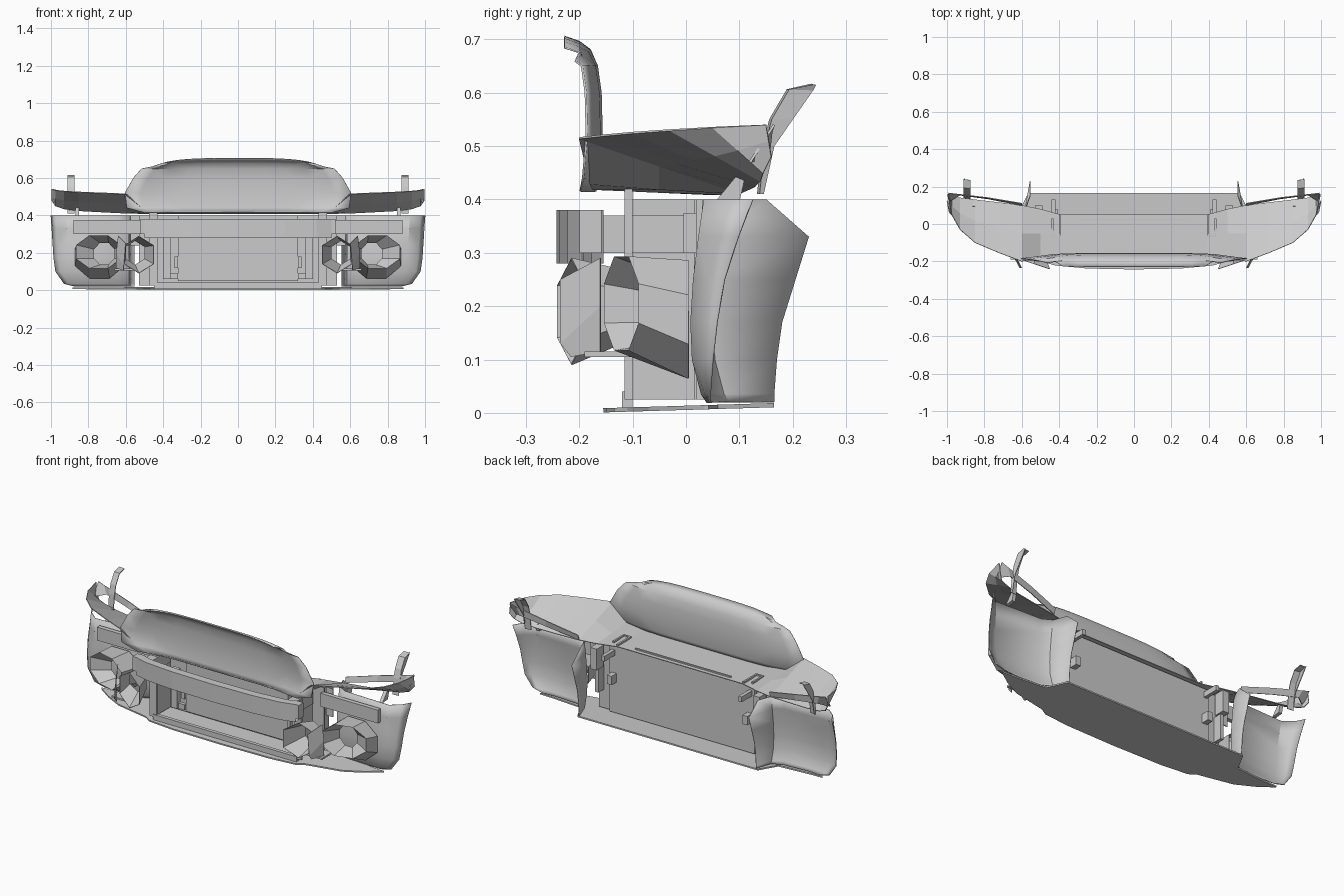
import bpy, math

cube = bpy.data.objects.get("Cube")
if cube:
    bpy.data.objects.remove(cube)

grey = bpy.data.materials.new("plain_grey")
grey.use_nodes = True
COLOUR = (0.6, 0.6, 0.6, 1)
grey.diffuse_color = COLOUR
grey.node_tree.nodes["Principled BSDF"].inputs["Base Color"].default_value = COLOUR


def build(name, verts, faces, mirror=True, thick=0.0, smooth=False):
    mesh = bpy.data.meshes.new(name)
    mesh.from_pydata(verts, [], faces)
    mesh.materials.append(grey)
    obj = bpy.data.objects.new(name, mesh)
    bpy.context.collection.objects.link(obj)
    if smooth:
        bpy.ops.object.select_all(action='DESELECT')
        obj.select_set(True)
        bpy.context.view_layer.objects.active = obj
        bpy.ops.object.shade_smooth_by_angle(angle=math.radians(30))
    if mirror:
        mod = obj.modifiers.new("mirror", 'MIRROR')
        mod.merge_threshold = 0.0005
    if thick:
        mod = obj.modifiers.new("thickness", 'SOLIDIFY')
        mod.thickness = thick
        mod.offset = 0
    return obj


def loft(name, rows, closed=False, **kw):
    """Skin a sheet or tube through rows of equal length."""
    n = len(rows[0])
    faces = []
    for r in range(len(rows) - 1):
        for c in range(n if closed else n - 1):
            d = (c + 1) % n
            faces.append((r * n + c, r * n + d, (r + 1) * n + d, (r + 1) * n + c))
    return build(name, [p for row in rows for p in row], faces, **kw)


def prism(name, outline, x, mirror=True):
    """Solid with a y,z outline spanning two x positions."""
    n = len(outline)
    verts = [(a, y, z) for a in x for y, z in outline]
    faces = [tuple(range(n)), tuple(range(2 * n - 1, n - 1, -1))]
    faces += [(i, i + n, (i + 1) % n + n, (i + 1) % n) for i in range(n)]
    return build(name, verts, faces, mirror)


def box(name, x, y, z, mirror=True):
    return prism(name, [(y[0], z[0]), (y[1], z[0]), (y[1], z[1]), (y[0], z[1])], x, mirror)


def ring(cx, cz, rx, rz, y, skew, count=8):
    pts = []
    for i in range(count):
        a = 2 * math.pi * (i + 0.5) / count
        pts.append((cx + rx * math.cos(a) * 1.08, y + skew * math.cos(a),
                    cz + rz * math.sin(a) * 1.08))
    return pts


# Undertray: crescent sheet with a forward centre step
front = [(0, -.155), (.3, -.15), (.46, -.135), (.5, -.11), (.7, -.07), (.8, -.02), (.88, .035)]
back = [(0, .165), (.3, .165), (.46, .165), (.565, .165), (.62, .06), (.8, .045), (.885, .042)]
loft("undertray", [[(x, y, .005 + .03 * (y + .15)) for x, y in edge] for edge in (front, back)],
     thick=.008)
box("tray_lip", (-.45, .45), (-.12, -.10), (.01, .04), False)

# Wheel arch liners: height, outer x, outer edge y, front y, rear flap y
liner = [(.02, .87, .045, .04, .165), (.035, .93, .045, .03, .165), (.1, .975, .05, .013, .17),
         (.17, .985, .058, .01, .18), (.25, .99, .072, .015, .205),
         (.33, .995, .098, .025, .23), (.4, 1.0, .125, .035, .15)]
loft("wheel_arch_liner",
     [[(ox, arc, z), (ox - .025, (arc + f) / 2, z), (ox - .08, f, z), (.64, f + .01, z),
       (.585, f + .04, z), (.555, rear, z)] for z, ox, arc, f, rear in liner],
     smooth=True, thick=.004)

# Upper deck: level centre, wings falling towards the rear
deck = [(0, -.17, .42, .05, .41), (.39, -.175, .42, .05, .41), (.5, -.18, .43, .08, .41),
        (.6, -.2, .515, .1, .412), (.72, -.155, .52, .115, .418), (.85, -.1, .525, .13, .425),
        (.93, -.03, .53, .14, .435), (.975, .05, .535, .145, .45), (.995, .15, .54, .16, .48)]
loft("upper_deck", [[(x, fy, fz), (x, (fy + ry) / 2, (fz + rz) / 2), (x, ry, rz)]
                    for x, fy, fz, ry, rz in deck], thick=.004)

# Upright nose panel with a forward curling rim
nose = [(.415, .5, -.17), (.44, .595, -.165), (.52, .605, -.158), (.6, .56, -.16),
        (.65, .515, -.167), (.68, .46, -.18), (.695, .42, -.2), (.705, .38, -.228)]
loft("nose_panel",
     [[(w * u, y - .08 * max(0, u - .65) * (z < .69), z - .02 * u ** 4 * (z > .66))
       for u in (0, .3, .5, .7, .86, 1)] for z, w, y in nose],
     smooth=True, thick=.004)

# Headlight rear strips and angled mounting blades
loft("headlight_strip",
     [[(.99, .12, .47), (.99, .165, .54)], [(.93, .155, .485), (.95, .16, .53)],
      [(.78, .135, .455), (.78, .14, .49)], [(.6, .1, .415), (.6, .11, .445)]], thick=.005)
blade = [(.41, .135, .145), (.5, .145, .165), (.55, .158, .2), (.605, .19, .238),
         (.615, .235, .243)]
loft("mounting_blade", [[(.875, y, z), (.91, y + .004, z), (.905, rear, z)]
                        for z, y, rear in blade], thick=.004)
prism("wing_bracket", [(.05, .39), (.095, .445), (.11, .438), (.1, .395)], (.85, .87))

# Curved crash beam with end blocks, and the outer panels behind it
beam_path = [(0, -.243), (.25, -.238), (.42, -.222), (.5, -.2)]
loft("crash_beam", [[(x, y, .28), (x, y, .38), (x, y + .045, .38), (x, y + .045, .28)]
                    for x, y in beam_path], closed=True)
box("beam_end", (.47, .52), (-.2, -.158), (.3, .38))
box("beam_support", (.42, .47), (-.2, .0), (.3, .37))
box("outer_panel", (.52, .88), (-.005, .02), (.3, .375))

# Radiator and its open box
box("radiator", (-.32, .32), (-.01, .02), (.05, .4), False)
box("radiator_back", (-.455, .455), (.03, .036), (.025, .4), False)
box("radiator_side", (.445, .455), (-.1, .03), (.025, .4))
box("radiator_post", (.43, .475), (-.115, -.1), (.025, .42))
box("radiator_bracket", (.36, .4), (-.03, .0), (.06, .28))
box("radiator_foot", (.32, .36), (-.02, .0), (.06, .09))
box("radiator_clip", (.32, .34), (-.02, .0), (.12, .18))

# Air ducts: outer funnel with a throat, inner scoop
loft("outer_duct", [ring(.74, .175, .13, .11, .005, 0), ring(.745, .205, .12, .088, -.12, .035),
                    ring(.715, .195, .055, .06, -.03, 0)], closed=True, thick=.003)
loft("inner_duct", [ring(.53, .19, .085, .092, -.215, .03, 6),
                    ring(.55, .2, .055, .06, -.11, 0, 6)], closed=True, thick=.003)
loft("duct_cheek", [[(.6, -.235, .25), (.61, -.235, .13), (.61, -.215, .105)],
                    [(.64, -.16, .29), (.65, -.16, .2), (.65, -.16, .115)]], thick=.003)
box("duct_bridge", (.56, .66), (-.19, -.1), (.105, .115))

# Rear brackets beside the radiator
box("bracket_wall", (.455, .53), (.015, .02), (.025, .4))
box("bracket_plate", (.53, .575), (.03, .035), (.24, .4))
box("bracket_block", (.49, .53), (.04, .1), (.27, .39))
box("bracket_stem", (.5, .52), (.02, .07), (.13, .27))
box("rear_tab", (.41, .44), (.036, .08), (.2, .25))
box("upper_tab", (.42, .44), (.036, .13), (.35, .38))

# Deck trim: long centre rail and two bent rods
box("deck_rail", (-.3, .3), (.02, .03), (.41, .42), False)
box("deck_rod", (.39, .4), (-.06, .05), (.415, .425))
box("deck_rod_return", (.43, .44), (-.06, .03), (.415, .425))
box("deck_rod_end", (.39, .44), (-.07, -.06), (.415, .425))
